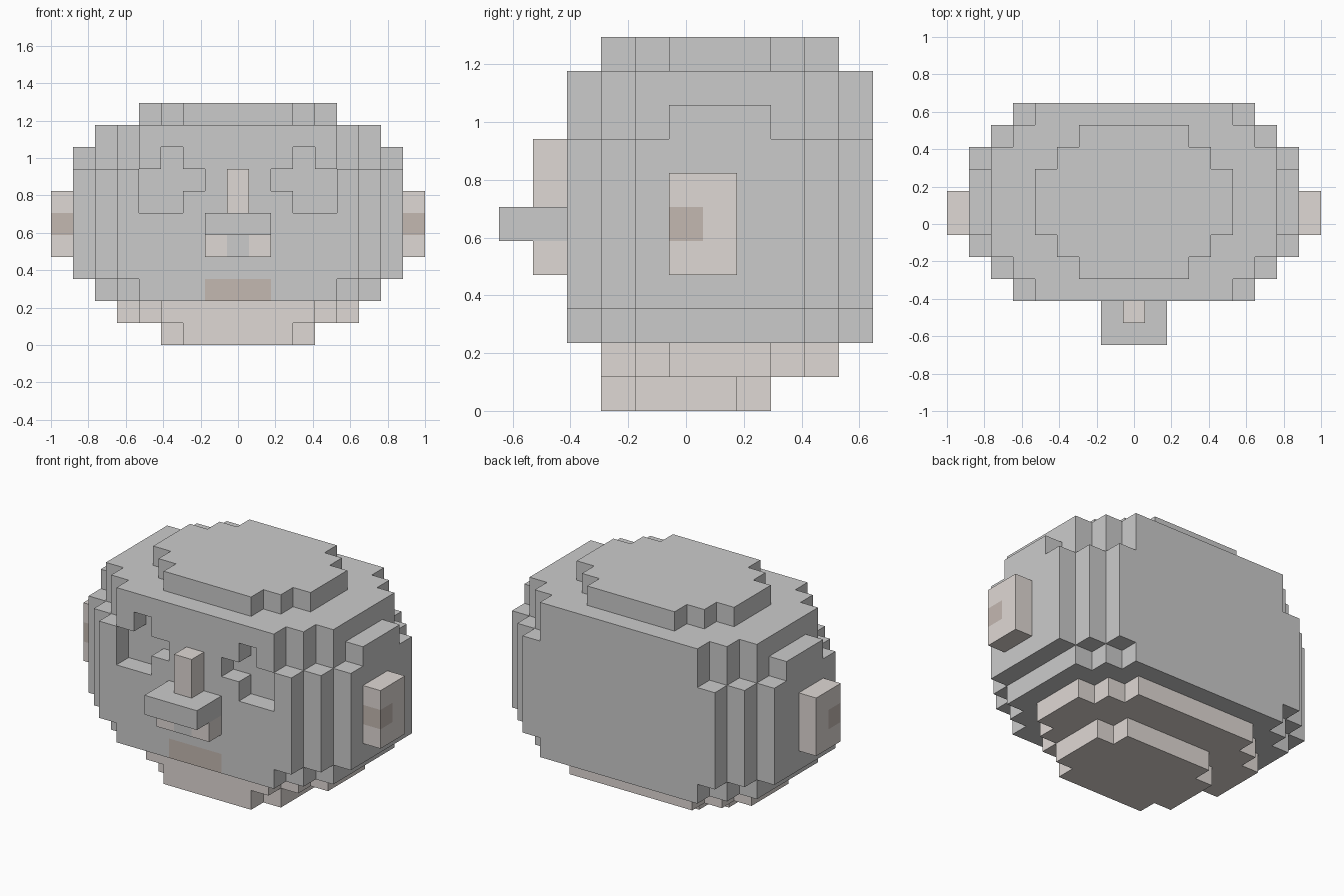
import bpy
from mathutils import Vector

if "Cube" in bpy.data.objects:
    bpy.data.objects.remove(bpy.data.objects["Cube"])

U = 2 / 17  # edge of one cube


def box(x0, x1, y0, y1, z0, z1):
    """Cells of a box; x and y limits are half-integers, z limits integers."""
    return {(x, y, z)
            for x in range(int(x0 + .5), int(x1 + .5))
            for y in range(int(y0 + .5), int(y1 + .5))
            for z in range(z0, z1)}


def both(cells):
    return cells | {(-x, y, z) for x, y, z in cells}


def stepped(rx, y0, y1, z0, z1, steps):
    """Slab whose corners are cut in single-cube steps."""
    cells = set()
    for i in range(steps + 1):
        r = rx - i
        cells |= box(-r, r, y0 - i, y1 + i, z0, z1)
    return cells


# Skull: stacked stepped slabs
skull = stepped(6.5, -1.5, 3.5, 2, 3, 2)
skull |= stepped(7.5, -1.5, 3.5, 3, 8, 2)
skull |= stepped(6.5, -1.5, 3.5, 8, 10, 2)
skull |= both(box(6.5, 7.5, -.5, 2.5, 8, 9))
skull |= stepped(4.5, -.5, 2.5, 10, 11, 2)

# Eye sockets, one cube deep
sockets = both(box(2.5, 4.5, -3.5, -2.5, 6, 8)
               | box(2.5, 3.5, -3.5, -2.5, 8, 9)
               | box(1.5, 2.5, -3.5, -2.5, 7, 8))
mouth = box(-1.5, 1.5, -3.5, -2.5, 2, 3)
skull -= sockets | mouth

# Jaw, ears and nose
jaw = stepped(5.5, -.5, 2.5, 1, 2, 2) | stepped(3.5, -1.5, 1.5, 0, 1, 1)
ear_holes = both(box(7.5, 8.5, -.5, .5, 5, 6))
ears = both(box(7.5, 8.5, -.5, 1.5, 4, 7)) - ear_holes
nose_tip = box(-1.5, 1.5, -5.5, -3.5, 5, 6)
nose_bridge = box(-.5, .5, -4.5, -3.5, 6, 8)
nostrils = both(box(.5, 1.5, -4.5, -3.5, 4, 5))
nose_base = box(-.5, .5, -4.5, -3.5, 4, 5)

TINT = (.74, .69, .66, 1)
DARK = (.55, .48, .44, 1)
parts = {
    "skull": (skull, None), "jaw": (jaw, TINT), "mouth": (mouth, DARK),
    "ears": (ears, TINT), "ear_holes": (ear_holes, DARK),
    "nose_tip": (nose_tip, None), "nose_bridge": (nose_bridge, TINT),
    "nostrils": (nostrils, TINT), "nose_base": (nose_base, (.88, .88, .87, 1)),
}
solid = set().union(*(cells for cells, _ in parts.values()))


def skin(name, cells, color):
    """Mesh of the cube faces that are not covered by any other cube."""
    verts, faces = {}, []
    for c in sorted(cells):
        for axis in range(3):
            for s in (-1, 1):
                n = list(c)
                n[axis] += s
                if tuple(n) in solid:
                    continue
                a, b = (axis + 1) % 3, (axis + 2) % 3
                ring = []
                for p, q in ((0, 0), (1, 0), (1, 1), (0, 1))[::s]:
                    v = list(c)
                    v[axis] += s > 0
                    v[a] += p
                    v[b] += q
                    ring.append(verts.setdefault(tuple(v), len(verts)))
                faces.append(ring)
    me = bpy.data.meshes.new(name)
    me.from_pydata([Vector((x - .5, y - .5, z)) * U for x, y, z in verts], [], faces)
    if color:
        mat = bpy.data.materials.new(name + "_color")
        mat.diffuse_color = color
        mat.use_nodes = True
        mat.node_tree.nodes["Principled BSDF"].inputs["Base Color"].default_value = mat.diffuse_color
        me.materials.append(mat)
    bpy.context.collection.objects.link(bpy.data.objects.new(name, me))


for name, (cells, color) in parts.items():
    skin(name, cells, color)
